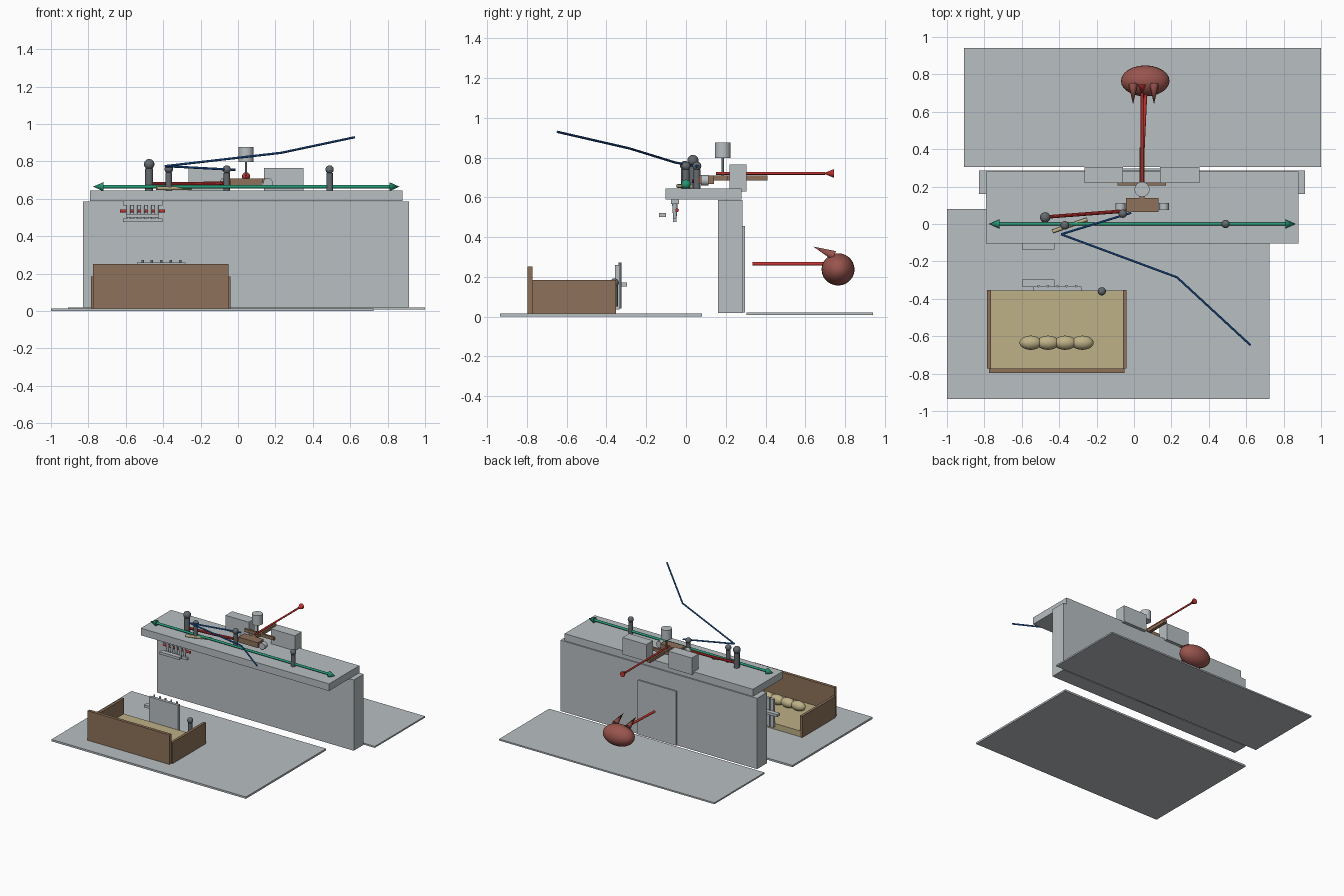
import bpy
from mathutils import Vector


def mat(name, rgb):
    m = bpy.data.materials.new(name)
    m.diffuse_color = (*rgb, 1)
    return m


GREY = mat("pale_grey", (0.48, 0.52, 0.54))
DARK = mat("dark_grey", (0.13, 0.145, 0.16))
BROWN = mat("wood_brown", (0.27, 0.165, 0.10))
TAN = mat("straw_tan", (0.51, 0.44, 0.24))
RED = mat("bright_red", (0.55, 0.035, 0.03))
MAROON = mat("dull_red", (0.32, 0.09, 0.075))
GREEN = mat("green", (0.02, 0.32, 0.18))
BLUE = mat("blue", (0.02, 0.13, 0.45))


def finish(name, m):
    o = bpy.context.object
    o.name = name
    o.data.materials.append(m)
    return o


def box(name, m, x, y, z):
    """Box from (min, max) pairs."""
    bpy.ops.mesh.primitive_cube_add(size=1, location=[sum(p) / 2 for p in (x, y, z)])
    o = finish(name, m)
    o.scale = [p[1] - p[0] for p in (x, y, z)]
    return o


def rod(name, m, a, b, r1, r2=None, sides=16):
    """Cylinder or tapered rod between two points."""
    a, b = Vector(a), Vector(b)
    bpy.ops.mesh.primitive_cone_add(vertices=sides, radius1=r1, radius2=r1 if r2 is None else r2,
                                    depth=(b - a).length, location=(a + b) / 2)
    o = finish(name, m)
    o.rotation_euler = (b - a).to_track_quat('Z', 'Y').to_euler()
    return o


def ball(name, m, loc, radii):
    bpy.ops.mesh.primitive_uv_sphere_add(segments=24, ring_count=14, radius=1, location=loc)
    o = finish(name, m)
    o.scale = radii
    return o


def cable(name, m, points, r):
    for i, (a, b) in enumerate(zip(points, points[1:])):
        rod(f"{name}_{i}", m, a, b, r, sides=10)


# floors, wall, door and counter
box("front_floor", GREY, (-1, 0.725), (-0.935, 0.08), (0, 0.015))
box("back_floor", GREY, (-0.91, 1), (0.305, 0.94), (0.008, 0.02))
box("wall", GREY, (-0.83, 0.915), (0.16, 0.285), (0.018, 0.585))
box("door_panel", GREY, (-0.12, 0.22), (0.285, 0.297), (0.02, 0.455))
box("counter", GREY, (-0.79, 0.88), (-0.103, 0.28), (0.588, 0.645))

# pair of blocks on the counter
for side, xs in (("left", (-0.265, -0.058)), ("right", (0.138, 0.35))):
    box(f"{side}_block", GREY, xs, (0.22, 0.305), (0.63, 0.765))

# mechanism between the blocks
box("mechanism_body", BROWN, (-0.042, 0.13), (0.065, 0.14), (0.667, 0.71))
box("mechanism_shaft", BROWN, (0.03, 0.056), (0.14, 0.41), (0.685, 0.71))
box("mechanism_crossbar", BROWN, (-0.088, 0.172), (0.207, 0.223), (0.685, 0.71))
for x in (-0.072, 0.16):
    rod("mechanism_wheel", GREY, (x, 0.075, 0.685), (x, 0.112, 0.685), 0.026, sides=20)
rod("weight_stem", DARK, (0.043, 0.185, 0.71), (0.043, 0.185, 0.8), 0.006)
rod("weight", GREY, (0.043, 0.185, 0.797), (0.043, 0.185, 0.876), 0.04, sides=24)

# long red pointer and lower pointer
rod("upper_pointer", RED, (0.043, 0.15, 0.72), (0.043, 0.7, 0.72), 0.007)
rod("upper_pointer_head", RED, (0.043, 0.745, 0.72), (0.043, 0.69, 0.72), 0.022, 0)
rod("lower_pointer", RED, (0.045, 0.335, 0.265), (0.062, 0.7, 0.265), 0.009)

# round body with two spikes
ball("round_body", MAROON, (0.06, 0.765, 0.237), (0.13, 0.083, 0.081))
for x in (-0.005, 0.107):
    rod("body_spike", MAROON, (x, 0.745, 0.307), (x, 0.64, 0.352), 0.024, 0)

# green double arrow along the counter
rod("green_arrow_shaft", GREEN, (-0.73, 0, 0.665), (0.82, 0, 0.665), 0.009)
rod("green_arrow_left", GREEN, (-0.72, 0, 0.665), (-0.775, 0, 0.665), 0.024, 0)
rod("green_arrow_right", GREEN, (0.81, 0, 0.665), (0.863, 0, 0.665), 0.024, 0)

# ball-topped posts
for x, y, base, top, r in ((-0.475, 0.035, 0.645, 0.785, 0.028), (-0.37, -0.007, 0.645, 0.76, 0.023),
                           (-0.06, 0.055, 0.645, 0.757, 0.022), (0.49, 0, 0.645, 0.757, 0.022),
                           (-0.172, -0.36, 0.05, 0.17, 0.022)):
    rod("post", DARK, (x, y, base), (x, y, top - r * 0.8), r * 0.78)
    ball("post_ball", DARK, (x, y, top), (r, r, r))

# cables and stick on the counter
cable("blue_line", BLUE, [(-0.015, 0.06, 0.755), (-0.39, -0.055, 0.775),
                          (0.23, -0.285, 0.846), (0.622, -0.647, 0.929)], 0.006)
cable("red_cable", RED, [(-0.475, 0.037, 0.68), (-0.24, 0.055, 0.68), (-0.04, 0.07, 0.685)], 0.01)
rod("stick", TAN, (-0.435, -0.04, 0.656), (-0.25, 0.025, 0.656), 0.01)

# hanging rack under the counter
box("rack_top", GREY, (-0.615, -0.405), (-0.075, -0.035), (0.565, 0.588))
box("rack_bottom", GREY, (-0.615, -0.405), (-0.065, -0.048), (0.475, 0.495))
for i in range(5):
    x = -0.585 + i * 0.0375
    rod("rack_finger", GREY, (x, -0.056, 0.568), (x, -0.056, 0.485), 0.014, 0.008)
rod("rack_rod", RED, (-0.63, -0.045, 0.535), (-0.39, -0.045, 0.535), 0.009)
box("rack_tray", GREY, (-0.6, -0.425), (-0.137, -0.1), (0.5, 0.52))

# open wooden box with straw floor and row of loaves
box("box_front", BROWN, (-0.775, -0.05), (-0.797, -0.773), (0.015, 0.252))
for x in (-0.785, -0.06):
    box("box_side", BROWN, (x, x + 0.021), (-0.773, -0.352), (0.015, 0.185))
box("box_floor", TAN, (-0.765, -0.06), (-0.773, -0.355), (0.015, 0.062))
for i in range(4):
    ball("loaf", TAN, (-0.552 + i * 0.092, -0.635, 0.1), (0.06, 0.038, 0.038))

# panel with pegs behind the box
box("comb_panel", GREY, (-0.54, -0.282), (-0.358, -0.335), (0.035, 0.26))
for i in range(5):
    x = -0.51 + i * 0.05
    rod("comb_peg", GREY, (x, -0.332, 0.04), (x, -0.332, 0.272), 0.007, sides=10)
box("comb_tray", GREY, (-0.6, -0.425), (-0.333, -0.297), (0.15, 0.17))

# smooth the round shapes, keep hard edges
for o in bpy.data.objects:
    bpy.ops.object.select_all(action='DESELECT')
    o.select_set(True)
    bpy.context.view_layer.objects.active = o
    bpy.ops.object.transform_apply(location=False, rotation=False, scale=True)
    if len(o.data.polygons) > 6:
        bpy.ops.object.shade_smooth_by_angle()
